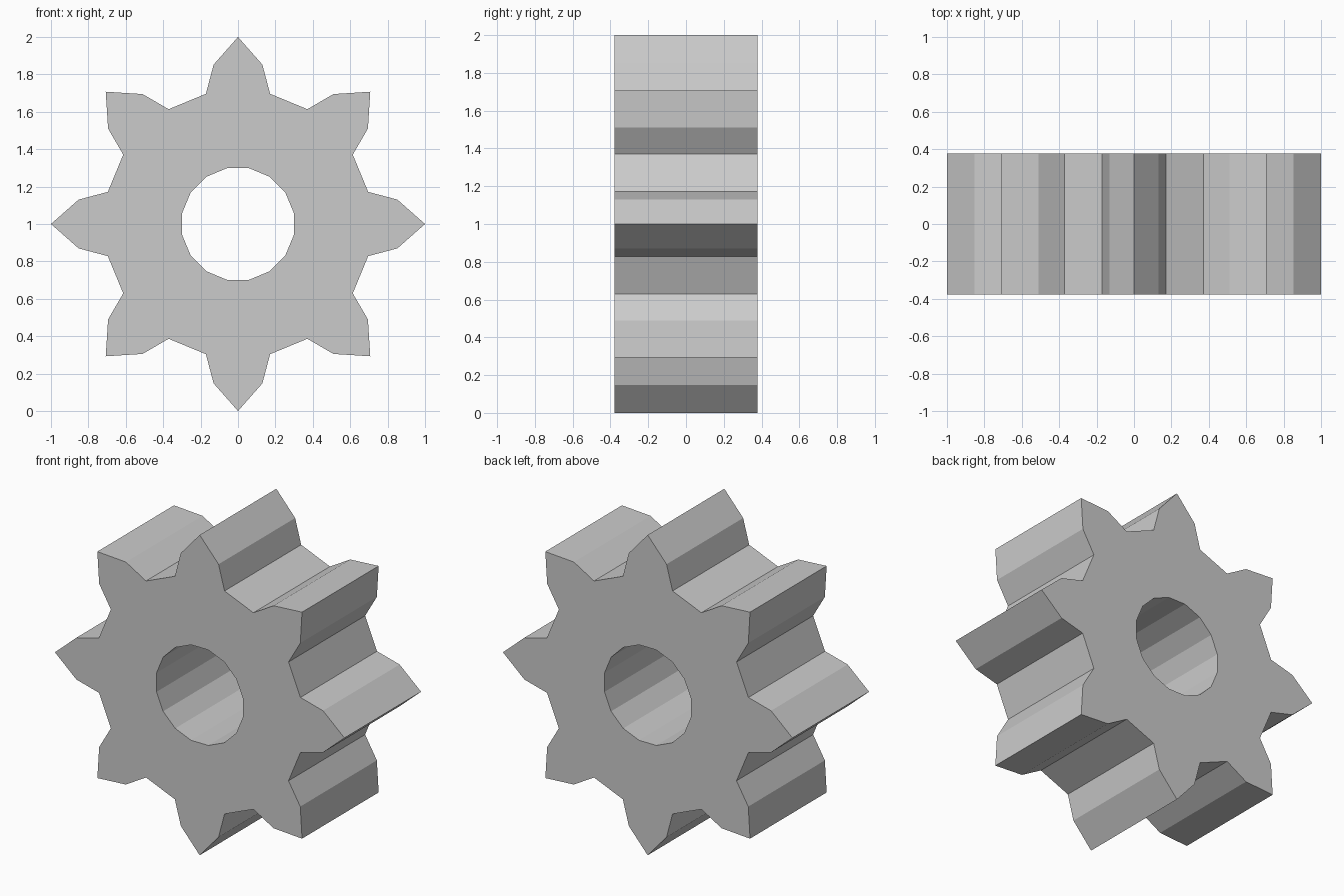
import bpy, bmesh
from math import sin, cos, radians

if "Cube" in bpy.data.objects:
    bpy.data.objects.remove(bpy.data.objects["Cube"])

TEETH = 8
HALF_DEPTH = 0.378
CENTRE_Z = 1.0

# One tooth as (angle from tooth axis, radius): root, flank, tip, flank, root
TOOTH = [(-13.85, 0.717), (-8.7, 0.862), (0, 1.0), (8.7, 0.862), (13.85, 0.717)]


def polar(angle, radius):
    a = radians(angle)
    return (radius * sin(a), -HALF_DEPTH, CENTRE_Z + radius * cos(a))


def closed_loop(bm, points):
    verts = [bm.verts.new(p) for p in points]
    return [bm.edges.new((v, verts[(i + 1) % len(verts)])) for i, v in enumerate(verts)]


bm = bmesh.new()

# Toothed outline and 16-sided axle hole
outline = [polar(t * 360 / TEETH + a, r) for t in range(TEETH) for a, r in TOOTH]
hole = [polar(11.25 + i * 22.5, 0.304) for i in range(16)]
edges = closed_loop(bm, outline) + closed_loop(bm, hole)

# Fill the front face, then extrude it to the back
bmesh.ops.triangle_fill(bm, use_beauty=True, use_dissolve=False, edges=edges, normal=(0, -1, 0))
result = bmesh.ops.extrude_face_region(bm, geom=bm.faces[:], use_keep_orig=True)
back = [g for g in result["geom"] if isinstance(g, bmesh.types.BMVert)]
bmesh.ops.translate(bm, verts=back, vec=(0, 2 * HALF_DEPTH, 0))
bmesh.ops.recalc_face_normals(bm, faces=bm.faces[:])

mesh = bpy.data.meshes.new("gear")
bm.to_mesh(mesh)
bm.free()
bpy.context.collection.objects.link(bpy.data.objects.new("gear", mesh))
